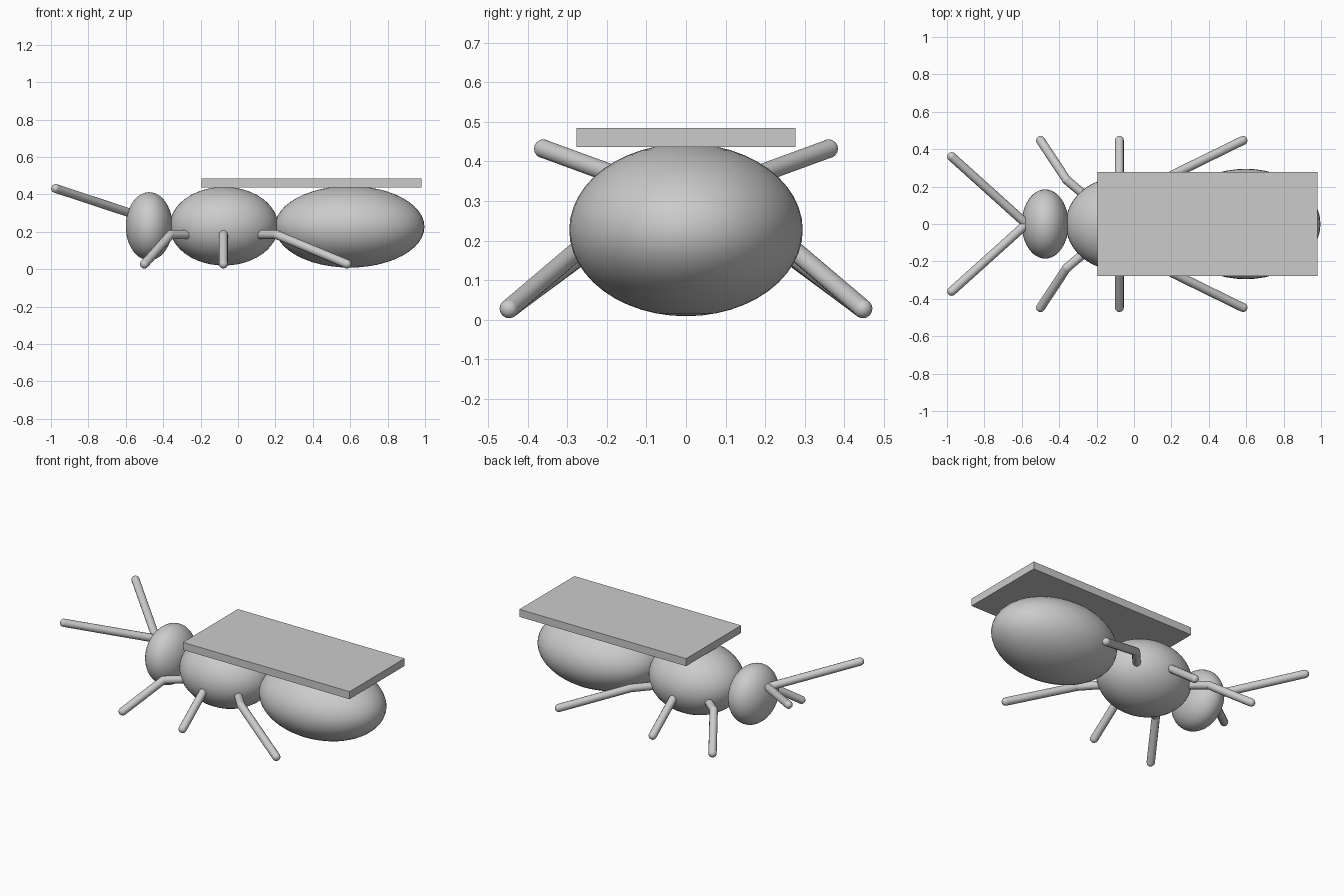
import bpy, bmesh, math
from mathutils import Vector, Matrix

cube = bpy.data.objects.get("Cube")
if cube:
    bpy.data.objects.remove(cube, do_unlink=True)

GREY = (0.6, 0.6, 0.6, 1)
grey = bpy.data.materials.new("plain grey")
grey.use_nodes = True
grey.diffuse_color = GREY
grey.node_tree.nodes["Principled BSDF"].inputs["Base Color"].default_value = GREY


def finish(name, bm, smooth=True):
    mesh = bpy.data.meshes.new(name)
    bm.to_mesh(mesh)
    bm.free()
    mesh.materials.append(grey)
    for face in mesh.polygons:
        face.use_smooth = smooth
    obj = bpy.data.objects.new(name, mesh)
    bpy.context.collection.objects.link(obj)


def ellipsoid(name, center, radii):
    bm = bmesh.new()
    place = Matrix.Translation(center) @ Matrix.Diagonal((*radii, 1))
    bmesh.ops.create_uvsphere(bm, u_segments=48, v_segments=24, radius=1, matrix=place)
    finish(name, bm)


def limb(name, points, radius=0.024):
    """Round tube through the points, with a ball at every joint and tip."""
    bm = bmesh.new()
    points = [Vector(p) for p in points]
    for p in points:
        bmesh.ops.create_uvsphere(bm, u_segments=12, v_segments=8, radius=radius,
                                  matrix=Matrix.Translation(p))
    for a, b in zip(points, points[1:]):
        turn = (b - a).to_track_quat('Z', 'Y').to_matrix().to_4x4()
        bmesh.ops.create_cone(bm, cap_ends=False, segments=12, radius1=radius,
                              radius2=radius, depth=(b - a).length,
                              matrix=Matrix.Translation((a + b) / 2) @ turn)
    finish(name, bm)


# Body segments
ellipsoid("head", (-0.475, 0, 0.23), (0.125, 0.185, 0.182))
ellipsoid("thorax", (-0.075, 0, 0.23), (0.29, 0.25, 0.21))
ellipsoid("abdomen", (0.597, 0, 0.227), (0.4, 0.295, 0.218))

# Flat wing plate on the back
bm = bmesh.new()
bmesh.ops.create_cube(bm, size=1, matrix=Matrix.Translation((0.393, 0, 0.461))
                      @ Matrix.Diagonal((1.175, 0.554, 0.048, 1)))
finish("wing_plate", bm, smooth=False)

# Legs and antennae, mirrored across the body: root, knee, tip
limbs = {
    "front_leg": [(-0.2, 0.1, 0.185), (-0.36, 0.235, 0.185), (-0.5, 0.447, 0.028)],
    "middle_leg": [(-0.078, 0.1, 0.185), (-0.078, 0.24, 0.185), (-0.078, 0.447, 0.028)],
    "rear_leg": [(0.06, 0.1, 0.185), (0.205, 0.262, 0.185), (0.583, 0.447, 0.028)],
    "antenna": [(-0.575, 0, 0.3), (-0.975, 0.36, 0.432)],
}
for name, points in limbs.items():
    for side, sign in (("left", 1), ("right", -1)):
        limb(f"{name}_{side}", [(x, sign * y, z) for x, y, z in points])
